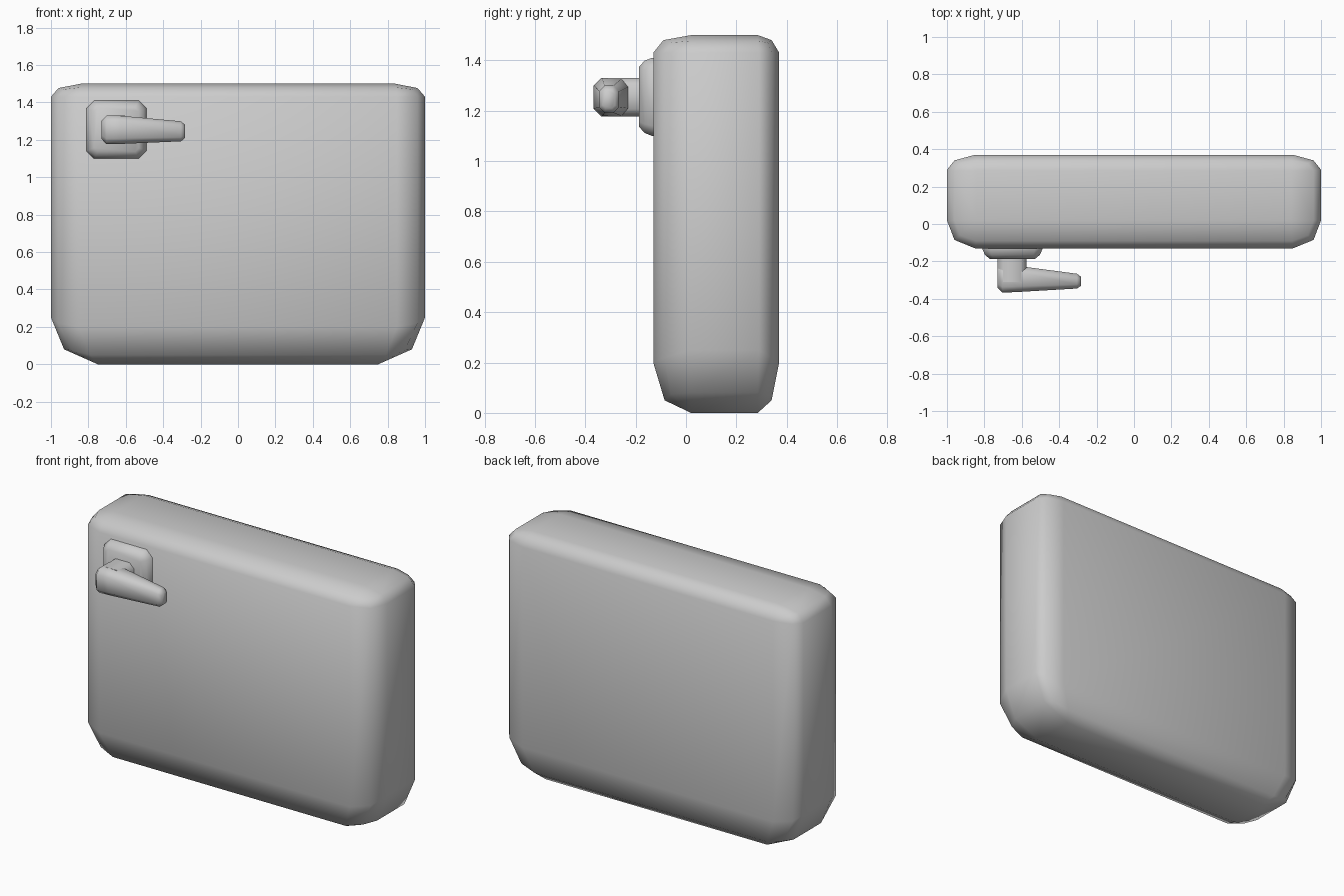
import bpy, bmesh

if "Cube" in bpy.data.objects:
    bpy.data.objects.remove(bpy.data.objects["Cube"])


def loft(name, rings, angle=None):
    """Skin a stack of equal-length point rings and cap both ends."""
    bm = bmesh.new()
    vs = [[bm.verts.new(p) for p in r] for r in rings]
    n = len(vs[0])
    for a, b in zip(vs, vs[1:]):
        for i in range(n):
            j = (i + 1) % n
            bm.faces.new((a[i], a[j], b[j], b[i]))
    bm.faces.new(vs[0])
    bm.faces.new(vs[-1])
    bmesh.ops.remove_doubles(bm, verts=bm.verts, dist=0.0005)
    bmesh.ops.recalc_face_normals(bm, faces=bm.faces)
    me = bpy.data.meshes.new(name)
    bm.to_mesh(me)
    bm.free()
    ob = bpy.data.objects.new(name, me)
    bpy.context.collection.objects.link(ob)
    bpy.ops.object.select_all(action='DESELECT')
    ob.select_set(True)
    bpy.context.view_layer.objects.active = ob
    bpy.ops.object.shade_smooth_by_angle(angle=angle or 1.0)
    return ob


def tank_ring(front, diag, side, back, back_diag, back_side):
    """Mirror one side's corner points (x, y, z) into a closed ring."""
    right = [front, diag, side, back_side, back_diag, back]
    left = [(-x, y, z) for x, y, z in reversed(right)]
    return right + left


def octagon(a0, a1, b0, b1, c):
    """Chamfered rectangle in two dimensions."""
    return [(a0 + c, b0), (a1 - c, b0), (a1, b0 + c), (a1, b1 - c),
            (a1 - c, b1), (a0 + c, b1), (a0, b1 - c), (a0, b0 + c)]


def ring_y(y, *box):
    return [(a, y, b) for a, b in octagon(*box)]


def ring_x(x, *box):
    return [(x, a, b) for a, b in octagon(*box)]


# Tank: soft slab, generous rounding below, tighter rounding on top
b, t = (0.75, 0.02, 0), (0.84, 0.02, 1.5)
bb, tb = (0.75, 0.285, 0), (0.84, 0.285, 1.5)
loft("tank", [
    tank_ring(b, b, b, bb, bb, bb),
    tank_ring((0.79, -0.085, 0.05), (0.89, -0.06, 0.075), (0.93, 0.02, 0.08),
              (0.79, 0.34, 0.05), (0.89, 0.325, 0.075), (0.93, 0.285, 0.08)),
    tank_ring((0.85, -0.13, 0.2), (0.96, -0.085, 0.22), (1, 0.02, 0.25),
              (0.85, 0.37, 0.2), (0.96, 0.34, 0.22), (1, 0.29, 0.25)),
    tank_ring((0.85, -0.13, 1.43), (0.96, -0.085, 1.43), (1, 0.02, 1.43),
              (0.85, 0.37, 1.43), (0.96, 0.34, 1.43), (1, 0.29, 1.43)),
    tank_ring((0.845, -0.09, 1.48), (0.93, -0.06, 1.47), (0.96, 0.02, 1.477),
              (0.845, 0.34, 1.48), (0.93, 0.325, 1.47), (0.96, 0.285, 1.477)),
    tank_ring(t, t, t, tb, tb, tb),
], angle=1.2)

# Handle mounting plate
loft("handle_plate", [
    ring_y(-0.10, -0.81, -0.49, 1.10, 1.41, 0.04),
    ring_y(-0.135, -0.81, -0.49, 1.10, 1.41, 0.04),
    ring_y(-0.165, -0.797, -0.503, 1.112, 1.398, 0.035),
    ring_y(-0.187, -0.77, -0.53, 1.137, 1.373, 0.02),
])

# Handle stem
loft("handle_stem", [
    ring_y(-0.17, -0.73, -0.575, 1.177, 1.33, 0.03),
    ring_y(-0.31, -0.73, -0.575, 1.177, 1.33, 0.03),
])

# Flush lever, tapering to the tip
loft("handle_lever", [
    ring_x(-0.73, -0.34, -0.22, 1.205, 1.303, 0.02),
    ring_x(-0.703, -0.367, -0.22, 1.177, 1.33, 0.03),
    ring_x(-0.63, -0.364, -0.223, 1.178, 1.329, 0.03),
    ring_x(-0.305, -0.345, -0.266, 1.192, 1.299, 0.022),
    ring_x(-0.283, -0.331, -0.282, 1.21, 1.28, 0.012),
])
